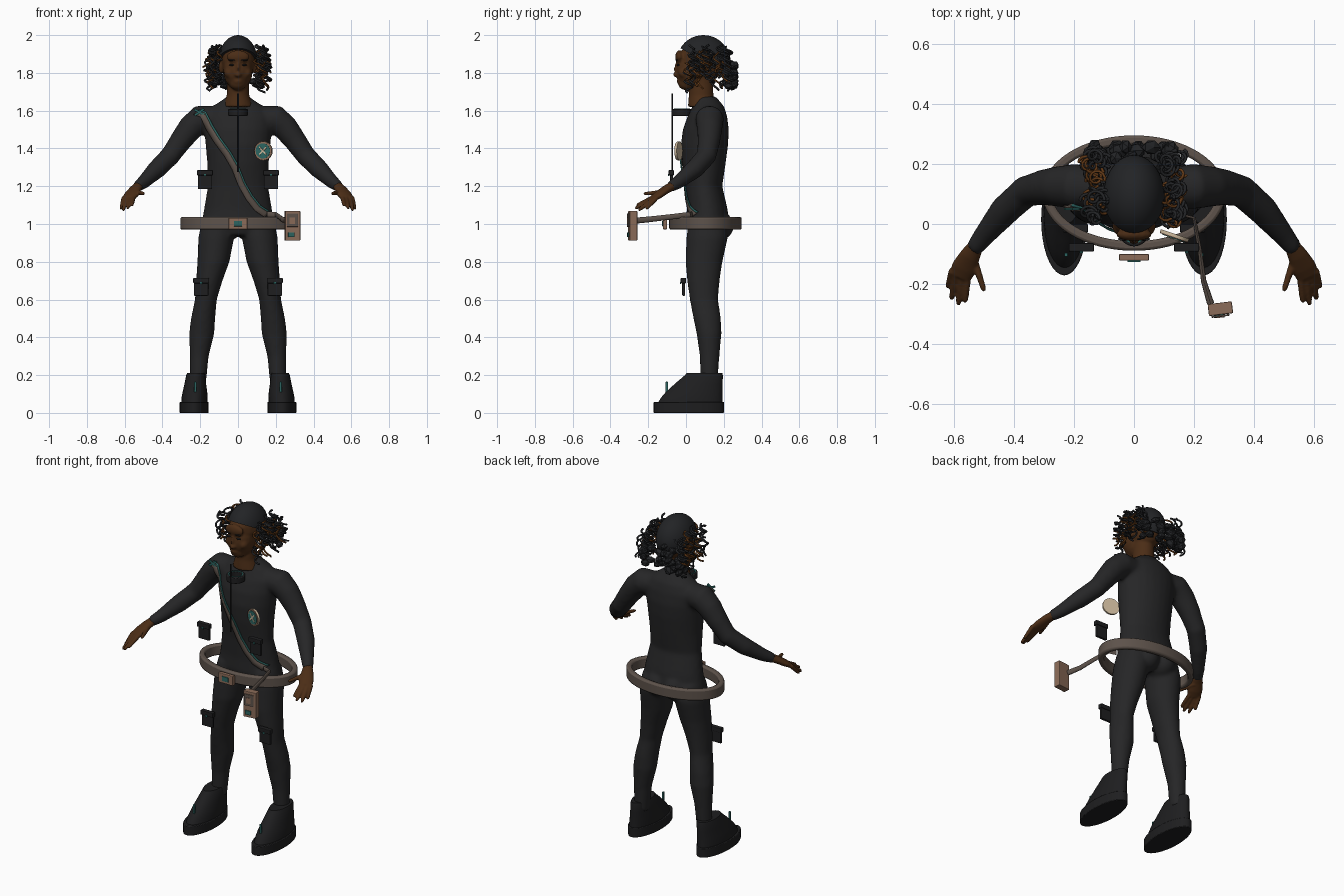
import bpy, bmesh, math, random
from mathutils import Vector, Matrix
from mathutils.bvhtree import BVHTree

random.seed(4)
cube = bpy.data.objects.get("Cube")
if cube:
    bpy.data.objects.remove(cube)


def material(name, r, g, b):
    m = bpy.data.materials.new(name)
    m.use_nodes = True
    m.diffuse_color = (r, g, b, 1)
    m.node_tree.nodes["Principled BSDF"].inputs["Base Color"].default_value = (r, g, b, 1)
    return m


SUIT = material("charcoal suit", .019, .019, .02)
HAIR = material("black hair", .016, .017, .019)
GEAR = material("black gear", .013, .013, .014)
SKIN = material("dark brown skin", .07, .026, .008)
CURL = material("copper brown hair", .12, .04, .008)
BELT = material("taupe belt", .11, .085, .07)
LEATHER = material("tan brown leather", .26, .15, .1)
TEAL = material("teal trim", .025, .13, .12)
CREAM = material("cream", .6, .48, .33)


def finish(name, bm, mat, smooth=True, bevel=0):
    bmesh.ops.recalc_face_normals(bm, faces=bm.faces)
    me = bpy.data.meshes.new(name)
    bm.to_mesh(me)
    bm.free()
    ob = bpy.data.objects.new(name, me)
    bpy.context.collection.objects.link(ob)
    me.materials.append(mat)
    if bevel:
        mod = ob.modifiers.new("soft edges", "BEVEL")
        mod.width, mod.segments = bevel, 2
    if smooth:
        bpy.ops.object.select_all(action="DESELECT")
        ob.select_set(True)
        bpy.context.view_layer.objects.active = ob
        bpy.ops.object.shade_smooth_by_angle(angle=math.radians(40))
    return ob


def loft(bm, rings, upright=True, n=24):
    """Skin rings of (x, y, z, rx, ry); upright keeps every ring level."""
    loops = []
    pts = [Vector(r[:3]) for r in rings]
    for i, r in enumerate(rings):
        t = pts[min(i + 1, len(pts) - 1)] - pts[max(i - 1, 0)]
        if upright:
            u, v = Vector((1, 0, 0)), Vector((0, 1, 0))
        else:
            u = t.cross(Vector((0, 0, 1))).normalized()
            v = u.cross(t).normalized()
        loops.append([bm.verts.new(pts[i] + u * r[3] * math.cos(a) + v * r[4] * math.sin(a))
                      for a in (math.tau * k / n for k in range(n))])
    for a, b in zip(loops, loops[1:]):
        for k in range(n):
            bm.faces.new((a[k], a[(k + 1) % n], b[(k + 1) % n], b[k]))
    bm.faces.new(loops[0])
    bm.faces.new(loops[-1])


def ball(bm, c, r, seg=20):
    return bmesh.ops.create_uvsphere(bm, u_segments=seg, v_segments=seg // 2, radius=1,
                                     matrix=Matrix.Translation(c) @ Matrix.Diagonal((*r, 1)))


def fuse(ob, voxel, passes):
    mod = ob.modifiers.new("fuse", "REMESH")
    mod.mode, mod.voxel_size, mod.use_smooth_shade = "VOXEL", voxel, True
    mod = ob.modifiers.new("relax", "SMOOTH")
    mod.iterations = passes
    return ob


def box(name, lo, hi, mat, yaw=0, bevel=.004):
    lo, hi = Vector(lo), Vector(hi)
    bm = bmesh.new()
    bmesh.ops.create_cube(bm, size=1, matrix=Matrix.Translation((lo + hi) / 2)
                          @ Matrix.Rotation(yaw, 4, "Z") @ Matrix.Diagonal((*(hi - lo), 1)))
    return finish(name, bm, mat, False, bevel)


def disc(name, c, r, depth, mat, yaw=0):
    bm = bmesh.new()
    bmesh.ops.create_cone(bm, cap_ends=True, segments=28, radius1=r, radius2=r, depth=depth,
                          matrix=Matrix.Translation(c) @ Matrix.Rotation(yaw, 4, "Z")
                          @ Matrix.Rotation(math.pi / 2, 4, "X"))
    return finish(name, bm, mat)


def band(name, cy, z0, z1, rx, ry, t, mat, bevel):
    """Elliptical hoop with a rectangular section."""
    bm, n, loops = bmesh.new(), 64, []
    for k in range(n):
        a = math.tau * k / n
        loops.append([bm.verts.new(((rx - d) * math.cos(a), cy + (ry - d) * math.sin(a), z))
                      for d, z in ((0, z0), (0, z1), (t, z1), (t, z0))])
    for k in range(n):
        a, b = loops[k], loops[(k + 1) % n]
        for j in range(4):
            bm.faces.new((a[j], a[(j + 1) % 4], b[(j + 1) % 4], b[j]))
    return finish(name, bm, mat, True, bevel)


def curls(name, strands, radius, mat):
    cu = bpy.data.curves.new(name, "CURVE")
    cu.dimensions, cu.bevel_depth, cu.bevel_resolution = "3D", radius, 1
    cu.use_fill_caps = True
    for pts in strands:
        sp = cu.splines.new("POLY")
        sp.points.add(len(pts) - 1)
        for p, q in zip(sp.points, pts):
            p.co = (*q, 1)
    cu.materials.append(mat)
    ob = bpy.data.objects.new(name, cu)
    bpy.context.collection.objects.link(ob)


# Suited body: torso, legs and arms fused into one skin
bm = bmesh.new()
loft(bm, [(0, y, z, rx, ry) for z, y, rx, ry in (
    (.94, .11, .13, .09), (1.0, .115, .195, .115), (1.08, .112, .18, .108), (1.2, .095, .16, .097),
    (1.32, .095, .163, .115), (1.42, .098, .172, .125), (1.5, .105, .18, .122),
    (1.57, .113, .18, .105), (1.62, .118, .14, .085), (1.655, .11, .085, .065), (1.675, .1, .06, .058))])
for s in (1, -1):
    loft(bm, [(s * x, *r) for x, *r in (
        (.105, .115, 1.02, .085, .1), (.115, .112, .93, .095, .11), (.13, .095, .8, .085, .098),
        (.152, .092, .7, .07, .086), (.17, .095, .6, .058, .075), (.185, .112, .5, .064, .073),
        (.192, .122, .42, .067, .066), (.205, .125, .3, .05, .052), (.212, .122, .15, .042, .045))])
    loft(bm, [(s * x, y, z, r, r) for x, y, z, r in (
        (.13, .12, 1.555, .07), (.2, .125, 1.555, .075), (.25, .125, 1.51, .068), (.3, .122, 1.445, .06),
        (.36, .108, 1.36, .053), (.43, .045, 1.29, .05), (.5, -.04, 1.222, .036), (.535, -.085, 1.195, .029))], False)
    for side in (.055,):
        ball(bm, (s * side, .165, .99), (.075, .09, .08))
body = fuse(finish("bodysuit", bm, SUIT), .011, 6)

# Hands with four fingers and a thumb
for s in (1, -1):
    bm = bmesh.new()
    loft(bm, [(s * x, y, z, a, b) for x, y, z, a, b in (
        (.525, -.07, 1.203, .025, .024), (.545, -.105, 1.183, .034, .022),
        (.565, -.145, 1.155, .042, .02), (.58, -.175, 1.135, .038, .015))], False)
    for root, tip in (((.604, -.155, 1.14), (.62, -.212, 1.078)), ((.592, -.168, 1.135), (.608, -.252, 1.072)),
                      ((.572, -.172, 1.137), (.585, -.27, 1.082)), ((.553, -.165, 1.145), (.562, -.262, 1.098)),
                      ((.535, -.11, 1.17), (.498, -.225, 1.16))):
        a, b = Vector(root), Vector(tip)
        ring = [(*a.lerp(b, t), r, r) for t, r in ((0, .013), (.5, .0115), (.9, .0095), (1, .005))]
        loft(bm, [(s * x, *r) for x, *r in ring], False, 12)
    fuse(finish(("left" if s > 0 else "right") + "_hand", bm, SKIN), .005, 3)

# Head with neck, jaw, nose, lips and ears
bm = bmesh.new()
for c, r in (((0, .09, 1.865), (.09, .125, .115)), ((0, .035, 1.81), (.078, .088, .1)),
             ((0, .005, 1.745), (.045, .048, .038)), ((0, -.035, 1.885), (.06, .022, .035)),
             ((0, -.052, 1.79), (.018, .018, .013)), ((0, -.047, 1.82), (.009, .017, .04)),
             ((0, -.036, 1.755), (.025, .014, .011))):
    ball(bm, c, r)
for s in (1, -1):
    ball(bm, (s * .09, .085, 1.83), (.012, .022, .034))
    ball(bm, (s * .045, -.005, 1.8), (.028, .035, .03))
loft(bm, [(0, .085, 1.62, .08, .075), (0, .08, 1.68, .06, .065), (0, .08, 1.74, .058, .065), (0, .08, 1.8, .06, .06)])
fuse(finish("head", bm, SKIN), .007, 4)
for s in (1, -1):
    for part, z, r in (("eye", 1.842, (.013, .008, .005)), ("brow", 1.868, (.02, .006, .004))):
        bm = bmesh.new()
        ball(bm, (s * .034, -.043 if part == "eye" else -.05, z), r)
        finish(f"{part}_{'left' if s > 0 else 'right'}", bm, GEAR)

# Hair cap trimmed along a sloping hairline
bm = bmesh.new()
ball(bm, (0, .092, 1.868), (.102, .138, .132), 40)
bmesh.ops.bisect_plane(bm, geom=bm.verts[:] + bm.edges[:] + bm.faces[:], plane_co=(0, -.02, 1.925),
                       plane_no=(0, -.55, -1), clear_outer=True)
bmesh.ops.holes_fill(bm, edges=bm.edges)
finish("hair_cap", bm, HAIR)

# Gathered hair at the back, lumpy tufts
bm = bmesh.new()
for i in range(44):
    x = random.uniform(-.145, .145)
    c = (x, random.uniform(.215, .26), random.uniform(1.73, 1.87 - abs(x) * .4))
    bmesh.ops.create_icosphere(bm, subdivisions=1, radius=1, matrix=Matrix.Translation(c)
                               @ Matrix.Rotation(random.uniform(-1, 1), 4, "Y")
                               @ Matrix.Diagonal((random.uniform(.02, .036), .026, .02, 1)))
finish("gathered_hair", bm, HAIR, False)


# Ringlets on both sides of the head
def ringlet(s):
    root = Vector((s * random.uniform(.088, .14), random.uniform(.0, .23), random.uniform(1.8, 1.95)))
    drop, turns = random.uniform(.05, .11), random.uniform(1, 2.3)
    r, ph = random.uniform(.012, .022), random.uniform(0, math.tau)
    return [root + Vector((s * .025 * t + r * math.cos(ph + turns * math.tau * t),
                           .015 * t + r * math.sin(ph + turns * math.tau * t), -drop * t))
            for t in (k / 22 for k in range(23))]


curls("dark_ringlets", [ringlet(s) for s in (1, -1) for i in range(34)], .0055, HAIR)
curls("copper_ringlets", [ringlet(s) for s in (1, -1) for i in range(13)], .005, CURL)

# Boots, soles and lace pegs
for s, side in ((1, "left"), (-1, "right")):
    bm = bmesh.new()
    loft(bm, [(s * x, *r) for x, *r in (
        (.231, .022, .05, .07, .172), (.23, .03, .08, .069, .163), (.228, .043, .11, .065, .15),
        (.226, .068, .155, .057, .126), (.224, .095, .2, .05, .1), (.224, .097, .21, .046, .095))], n=36)
    finish(side + "_boot", bm, GEAR)
    bm = bmesh.new()
    loft(bm, [(s * .232, .015, z, .077, .186) for z in (0, .058)], n=36)
    finish(side + "_sole", bm, GEAR, True, .004)
    box(side + "_lace_peg", (s * .226 - .006, -.108, .11), (s * .226 + .006, -.096, .165), TEAL, 0, .002)
    # Waist and knee pouches with flaps
    for part, x, y, z, h in (("waist", .175, -.068, 1.185, .1), ("knee", .195, -.004, .62, .094)):
        box(f"{side}_{part}_pouch", (s * x - .038, y - .016, z), (s * x + .038, y, z + h), GEAR)
        box(f"{side}_{part}_flap", (s * x - .042, y - .024, z + h - .028), (s * x + .042, y + .004, z + h), GEAR)
        box(f"{side}_{part}_button", (s * x - .006, y - .028, z + h - .032),
            (s * x + .006, y - .023, z + h - .02), TEAL, 0, .001)

# Hoop belt and buckle
band("hoop_belt", .103, .97, 1.037, .305, .192, .032, BELT, .009)
box("buckle", (-.05, -.122, .972), (.05, -.1, 1.032), LEATHER)
box("buckle_inlay", (-.022, -.126, .988), (.022, -.121, 1.016), TEAL, 0, .001)

# Sash laid onto the chest, with trim along its upper edge
tree = BVHTree.FromObject(body, bpy.context.evaluated_depsgraph_get())
path = [Vector((x, 0, z)) for x, z in ((-.22, 1.592), (-.185, 1.58), (-.15, 1.51), (-.11, 1.445), (-.055, 1.37),
                                       (-.015, 1.3), (.02, 1.21), (.06, 1.14), (.105, 1.083), (.155, 1.05))]


def strip(name, a, b, lift, mat):
    bm, rows = bmesh.new(), []
    for i in range((len(path) - 1) * 5 + 1):
        k = min(i // 5, len(path) - 2)
        p = path[k].lerp(path[k + 1], i / 5 - k)
        t = (path[min(k + 2, len(path) - 1)] - path[max(k - 1, 0)]).normalized()
        row = []
        for w in (a, (a + b) / 2, b):
            q = p + Vector((-t.z, 0, t.x)) * w
            hit = tree.ray_cast(Vector((q.x, -1, q.z)), Vector((0, 1, 0)))[0]
            row.append(bm.verts.new((q.x, (hit.y if hit else .09) - lift, q.z)))
        rows.append(row)
    for r, q in zip(rows, rows[1:]):
        for j in (0, 1):
            bm.faces.new((r[j], r[j + 1], q[j + 1], q[j]))
    ob = finish(name, bm, mat)
    mod = ob.modifiers.new("thickness", "SOLIDIFY")
    mod.thickness, mod.offset = .006, 0


strip("sash", -.02, .016, .007, BELT)
strip("sash_trim", .012, .021, .009, TEAL)
for i, tilt in enumerate((.5, -.6)):
    bar = box(f"shoulder_clasp_{i}", (-.03, -.004, -.006), (.03, .004, .006), TEAL, 0, .002)
    bar.location, bar.rotation_euler = (-.205, .05, 1.592), (0, tilt, 0)

# Strap reaching forward to the handheld case
bm = bmesh.new()
loft(bm, [(.155, .03, 1.052, .005, .014), (.2, .02, 1.05, .006, .014), (.218, -.08, 1.038, .007, .014),
          (.232, -.19, 1.025, .009, .015), (.255, -.265, 1.018, .012, .016)], False, 12)
finish("case_strap", bm, BELT)
box("case", (.247, -.302, .912), (.328, -.262, 1.07), LEATHER, .12)
box("case_panel", (.258, -.309, .985), (.318, -.303, 1.055), BELT, .12, .002)
box("case_window", (.272, -.312, 1.0), (.302, -.308, 1.035), LEATHER, .12, .001)
box("case_switch", (.265, -.311, .93), (.3, -.302, .955), TEAL, .12, .002)

# Round chest badge with a crossed emblem
yaw = -.33
centre, face = Vector((.135, -.038, 1.387)), Vector((math.sin(yaw), -math.cos(yaw), 0))
disc("badge_rim", centre, .05, .01, CREAM, yaw)
disc("badge_border", centre + face * .006, .049, .005, LEATHER, yaw)
disc("badge_face", centre + face * .009, .04, .004, TEAL, yaw)
for i, tilt in enumerate((.8, -.8)):
    bar = box(f"badge_cross_{i}", (-.028, -.002, -.004), (.028, .002, .004), CREAM, 0, .001)
    bar.location, bar.rotation_euler = centre + face * .012, (0, tilt, yaw)

# Collar hoop and its upright rod
band("collar_hoop", -.022, 1.572, 1.61, .052, .052, .016, GEAR, .005)
band("collar_inlay", -.022, 1.609, 1.612, .042, .042, .006, TEAL, 0)
curls("collar_rod", [[(0, -.072, 1.275), (0, -.072, 1.69)]], .0045, GEAR)
